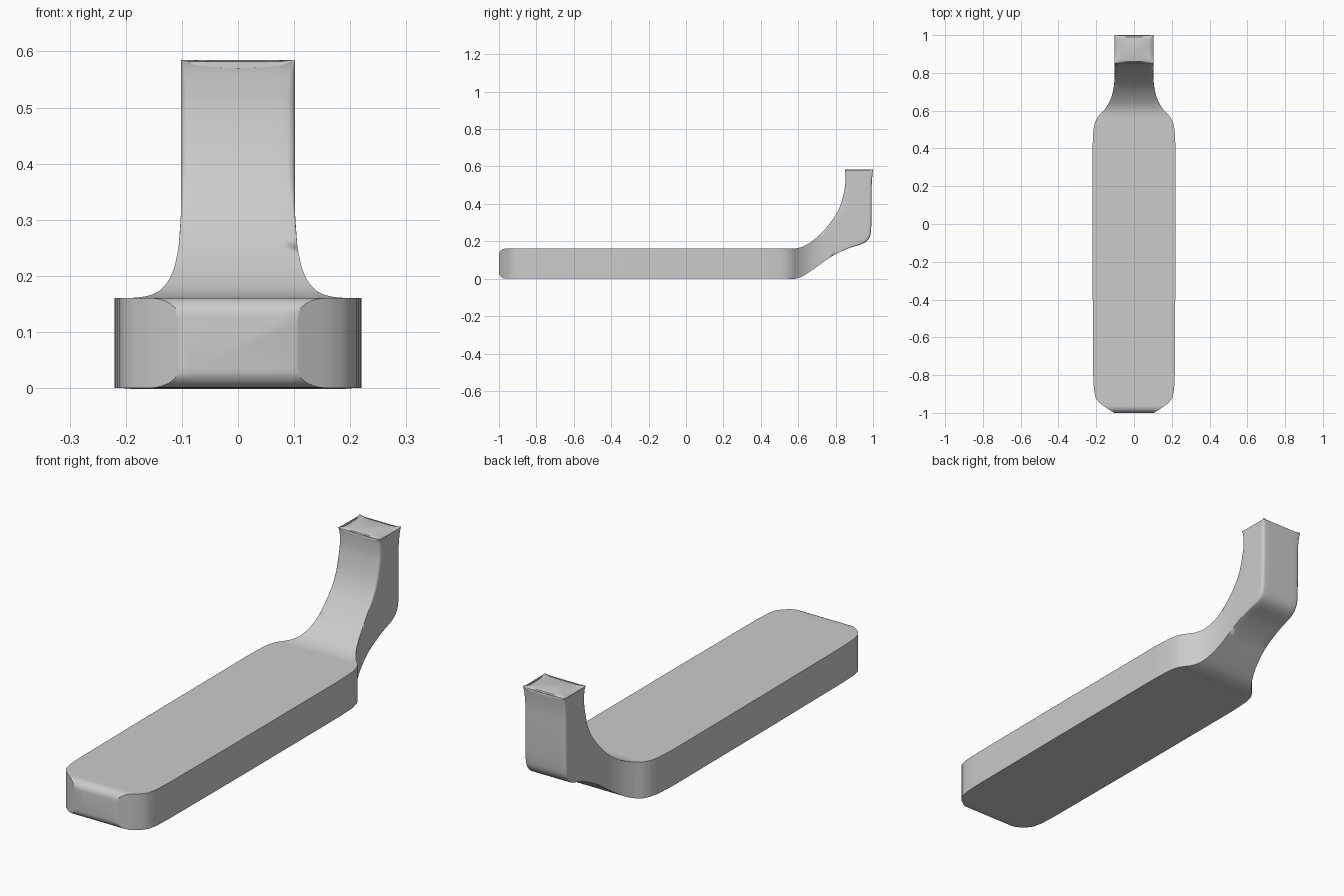
import bpy, bmesh
from math import sin, cos, pi
from mathutils import Vector

if "Cube" in bpy.data.objects:
    bpy.data.objects.remove(bpy.data.objects["Cube"])

# Half width of the plan outline along y
PLAN = [(-1, .105), (-.97, .152), (-.945, .185), (-.92, .203), (-.88, .212), (-.8, .216),
        (-.3, .219), (.4, .22), (.5, .215), (.54, .206), (.57, .19), (.6, .16), (.63, .139),
        (.66, .124), (.69, .114), (.73, .106), (.78, .102), (1, .102)]

# Raised neck: lower y, z, upper y, z, edge rounding
NECK = [(.54, 0, .54, .161, 0), (.585, 0, .585, .162, 0), (.63, .017, .63, .174, 0),
        (.7, .064, .68, .205, 0), (.78, .12, .73, .25, 0), (.87, .163, .78, .31, .004),
        (.945, .187, .81, .357, .01), (.98, .218, .83, .405, .014),
        (.99, .27, .843, .455, .015), (.993, .4, .851, .5, .015),
        (.993, .5, .853, .535, .013), (.997, .558, .853, .567, .008),
        (1, .585, .85, .585, 0)]


def half_width(y):
    for (y0, w0), (y1, w1) in zip(PLAN, PLAN[1:]):
        if y <= y1:
            return w0 + (w1 - w0) * max(0, y - y0) / (y1 - y0)
    return PLAN[-1][1]


def smooth(rows, steps):
    """Catmull-Rom interpolation of the station table"""
    out = []
    for i in range(len(rows) - 1):
        a, b, c, d = [rows[max(0, min(len(rows) - 1, i + k))] for k in (-1, 0, 1, 2)]
        for s in range(steps):
            t = s / steps
            out.append(tuple(.5 * (2 * q + (r - p) * t + (2 * p - 5 * q + 4 * r - s2) * t * t
                                   + (3 * q - p - 3 * r + s2) * t ** 3)
                             for p, q, r, s2 in zip(a, b, c, d)))
    return out + [rows[-1]]


def ring(bm, st, dip=0, scale=1):
    """Rounded rectangular section, optionally dipping between its corners"""
    lo, hi, r = Vector((0, st[0], st[1])), Vector((0, st[2], st[3])), max(0, st[4])
    h, w = (hi - lo).length, half_width((st[0] + st[2]) / 2)
    arcs = []
    for i, (su, sv) in enumerate([(1, 1), (-1, 1), (-1, -1), (1, -1)]):
        arc = []
        for k in range(5):
            a = (i + k / 4) * pi / 2
            arc.append((su * (1 - r / w) + cos(a) * r / w,
                        .5 + sv * (.5 - r / h) + sin(a) * r / h))
        arcs.append(arc)
    verts = []
    for i, arc in enumerate(arcs):
        pts = [(p, 0) for p in arc]
        e, n = arc[-1], arcs[(i + 1) % 4][0]
        for k in range(1, 8):
            t = k / 8
            pts.append(((e[0] + (n[0] - e[0]) * t, e[1] + (n[1] - e[1]) * t), sin(pi * t) ** .5))
        for (u, v), d in pts:
            p = lo.lerp(hi, .5 + (v - .5) * scale)
            p.x = u * scale * half_width(p.y)
            p.z -= dip * d
            verts.append(bm.verts.new(p))
    return verts


bm = bmesh.new()
# Rounded front end and flat plate
stations = []
for k in range(7):
    a = k / 6 * pi / 2
    y, z = -1 + .035 * (1 - cos(a)), .035 * (1 - sin(a))
    stations.append((y, z, y, .161 - z, 0))
stations += [(y, 0, y, .161, 0) for y, _ in PLAN if -.96 < y < .53]
neck = smooth(NECK, 4)
rings = [ring(bm, s) for s in stations + neck[:-1]]
# Post top with pointed corners and softened rim
rings.append(ring(bm, neck[-1], dip=.015))
rings.append(ring(bm, neck[-1], dip=.003, scale=.88))
rings.append(ring(bm, neck[-1], scale=.72))
for a, b in zip(rings, rings[1:]):
    for i in range(len(a)):
        j = (i + 1) % len(a)
        bm.faces.new((a[i], a[j], b[j], b[i]))
bm.faces.new(rings[0])
bm.faces.new(rings[-1])
bmesh.ops.remove_doubles(bm, verts=bm.verts, dist=.00005)
bmesh.ops.recalc_face_normals(bm, faces=bm.faces)

mesh = bpy.data.meshes.new("plate_with_raised_post")
bm.to_mesh(mesh)
bm.free()
obj = bpy.data.objects.new("plate_with_raised_post", mesh)
bpy.context.collection.objects.link(obj)
bpy.context.view_layer.objects.active = obj
obj.select_set(True)
bpy.ops.object.shade_smooth_by_angle(angle=.6)
